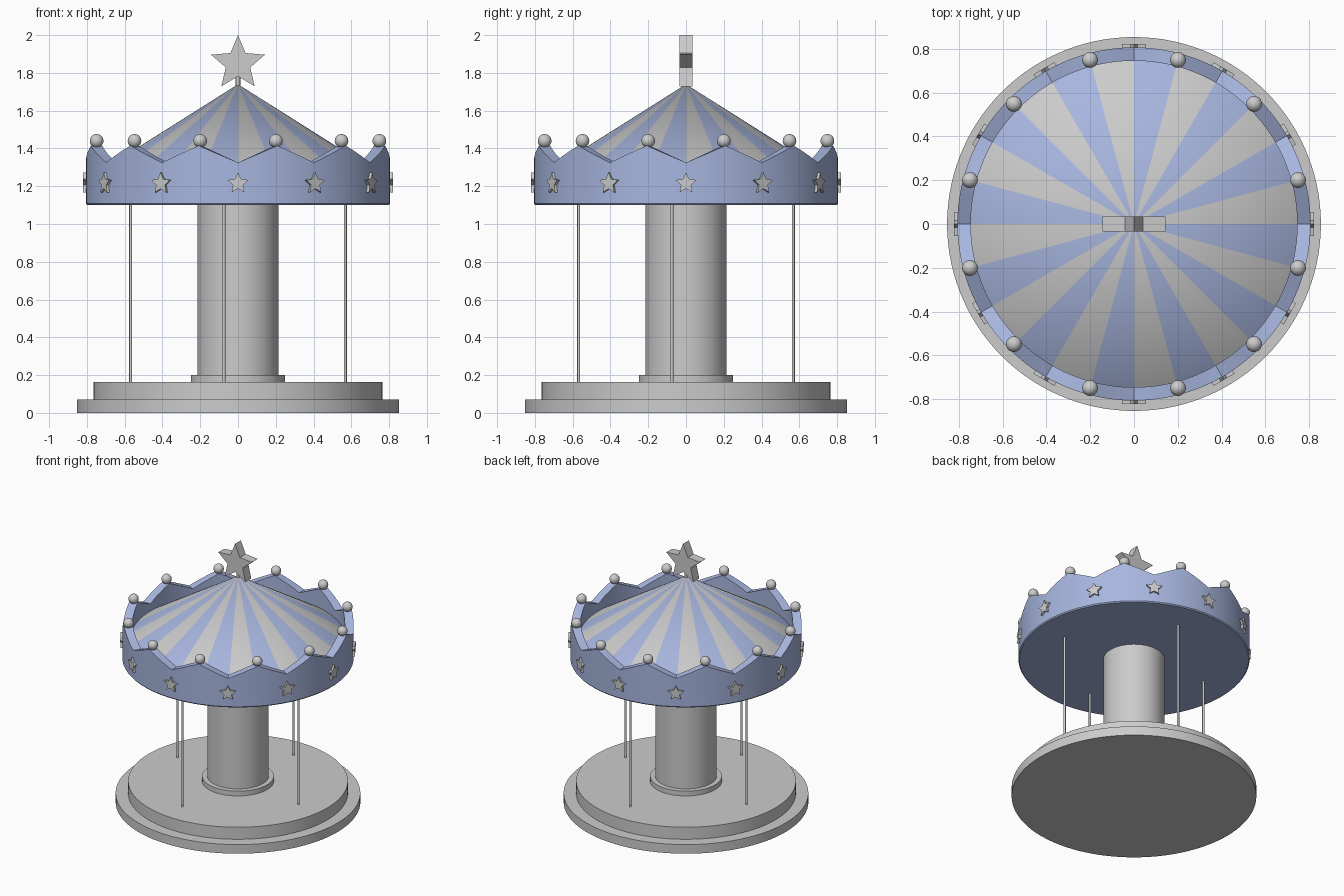
import bpy, bmesh
from math import sin, cos, pi, radians
from mathutils import Matrix, Vector

cube = bpy.data.objects.get("Cube")
if cube:
    bpy.data.objects.remove(cube, do_unlink=True)

SEG = 120        # sides of the round parts
POINTS = 12      # crown points, knobs and stars around the canopy


def material(name, rgb):
    m = bpy.data.materials.new(name)
    m.use_nodes = True
    m.diffuse_color = (*rgb, 1)
    m.node_tree.nodes["Principled BSDF"].inputs["Base Color"].default_value = (*rgb, 1)
    return m


grey = material("light grey", (0.6, 0.6, 0.6))
blue = material("soft blue", (0.39, 0.47, 0.74))


def finish(name, bm, *mats, smooth=True):
    bmesh.ops.recalc_face_normals(bm, faces=bm.faces)
    mesh = bpy.data.meshes.new(name)
    bm.to_mesh(mesh)
    bm.free()
    for m in mats:
        mesh.materials.append(m)
    ob = bpy.data.objects.new(name, mesh)
    bpy.context.collection.objects.link(ob)
    if smooth:
        bpy.ops.object.select_all(action='DESELECT')
        ob.select_set(True)
        bpy.context.view_layer.objects.active = ob
        bpy.ops.object.shade_smooth_by_angle(angle=radians(30))


def cylinder(name, radius, z0, z1, x=0, y=0, sides=SEG):
    bm = bmesh.new()
    bmesh.ops.create_cone(bm, cap_ends=True, segments=sides, radius1=radius,
                          radius2=radius, depth=z1 - z0,
                          matrix=Matrix.Translation((x, y, (z0 + z1) / 2)))
    finish(name, bm, grey)


def star(name, outer, inner, depth, y, z, turn=0):
    """Upright five-pointed plate centred at (0, y, z), then turned about z."""
    bm = bmesh.new()
    front, back = [], []
    for i in range(10):
        r = inner if i % 2 else outer
        a = i * pi / 5
        for side, offset in ((front, -depth / 2), (back, depth / 2)):
            side.append(bm.verts.new((r * sin(a), y + offset, z + r * cos(a))))
    bm.faces.new(front)
    bm.faces.new(back[::-1])
    for i in range(10):
        bm.faces.new((front[i - 1], back[i - 1], back[i], front[i]))
    bmesh.ops.rotate(bm, verts=bm.verts, matrix=Matrix.Rotation(turn, 3, 'Z'))
    finish(name, bm, grey, smooth=False)


# Stepped platform and centre column
cylinder("platform_lower", 0.853, 0, 0.07)
cylinder("platform_upper", 0.766, 0.07, 0.163)
cylinder("column_collar", 0.25, 0.163, 0.2)
cylinder("column", 0.214, 0.2, 1.11)

# Four poles, each a quarter turn apart
for k in range(4):
    p = Matrix.Rotation(k * pi / 2, 3, 'Z') @ Vector((0.568, -0.075, 0))
    cylinder(f"pole_{k + 1}", 0.008, 0.163, 1.11, p.x, p.y, sides=16)

# Canopy band: zigzag crown on top, closed floor below
bm = bmesh.new()
rings = []
for i in range(SEG):
    a = 2 * pi * i / SEG
    t = (i * POINTS / SEG) % 1
    top = 1.325 + 0.09 * (1 - abs(2 * t - 1))
    profile = ((0.799, 1.1), (0.806, 1.108), (0.806, top), (0.745, top), (0.745, 1.24))
    rings.append([bm.verts.new((r * cos(a), r * sin(a), z)) for r, z in profile])
for i in range(SEG):
    here, after = rings[i - 1], rings[i]
    for j in range(4):
        bm.faces.new((here[j], after[j], after[j + 1], here[j + 1]))
bm.faces.new([r[0] for r in rings])
bm.faces.new([r[-1] for r in rings])
finish("canopy_band", bm, blue)

# Striped conical roof: two colours alternating every 15 degrees
bm = bmesh.new()
apex = bm.verts.new((0, 0, 1.74))
rim = [bm.verts.new((0.748 * cos(2 * pi * i / SEG), 0.748 * sin(2 * pi * i / SEG), 1.268))
       for i in range(SEG)]
for i in range(SEG):
    f = bm.faces.new((rim[i], rim[(i + 1) % SEG], apex))
    f.material_index = (i * 24 // SEG) % 2
finish("roof", bm, grey, blue)

# Knobs on the crown points, stars on the band between them
for k in range(POINTS):
    turn = 2 * pi * k / POINTS
    a = turn + pi / POINTS
    bm = bmesh.new()
    bmesh.ops.create_uvsphere(bm, u_segments=24, v_segments=16, radius=0.036,
                              matrix=Matrix.Translation((0.775 * cos(a), 0.775 * sin(a), 1.44)))
    finish(f"knob_{k + 1}", bm, grey)
    star(f"band_star_{k + 1}", 0.058, 0.028, 0.03, -0.806, 1.215, turn)

# Finial
cylinder("finial_stem", 0.012, 1.72, 1.8, sides=16)
star("finial_star", 0.15, 0.068, 0.07, 0, 1.85)
